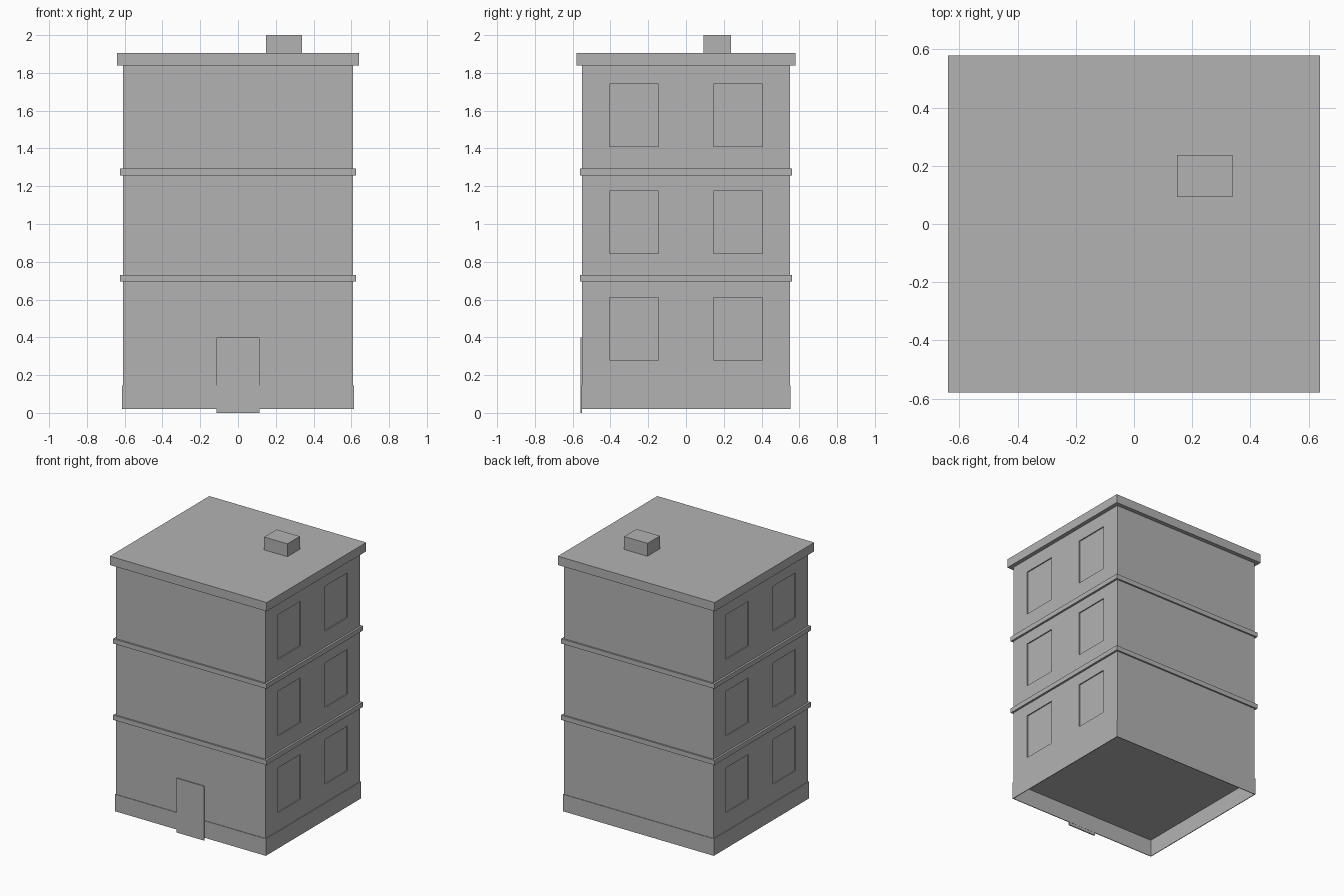
import bpy, bmesh
from mathutils import Matrix, Vector

if "Cube" in bpy.data.objects:
    bpy.data.objects.remove(bpy.data.objects["Cube"])

grey = bpy.data.materials.new("plain grey")
grey.diffuse_color = (0.45, 0.45, 0.45, 1)
grey.use_nodes = True
grey.node_tree.nodes["Principled BSDF"].inputs["Base Color"].default_value = grey.diffuse_color


def add_box(bm, x0, x1, y0, y1, z0, z1):
    centre = Vector((x0 + x1, y0 + y1, z0 + z1)) / 2
    size = Matrix.Diagonal((x1 - x0, y1 - y0, z1 - z0, 1))
    bmesh.ops.create_cube(bm, size=1, matrix=Matrix.Translation(centre) @ size)


def make(name, bm):
    mesh = bpy.data.meshes.new(name)
    bm.to_mesh(mesh)
    bm.free()
    mesh.materials.append(grey)
    obj = bpy.data.objects.new(name, mesh)
    bpy.context.collection.objects.link(obj)
    return obj


def box(name, *bounds):
    bm = bmesh.new()
    add_box(bm, *bounds)
    return make(name, bm)


def ring(name, ox, oy, ix, iy, z0, z1):
    """Rectangular band, open in the middle."""
    bm = bmesh.new()
    loops = []
    for x, y, z in ((ox, oy, z0), (ox, oy, z1), (ix, iy, z1), (ix, iy, z0)):
        loops.append([bm.verts.new((sx * x, sy * y, z))
                      for sx, sy in ((-1, -1), (1, -1), (1, 1), (-1, 1))])
    for k in range(4):
        a, b = loops[k], loops[(k + 1) % 4]
        for i in range(4):
            j = (i + 1) % 4
            bm.faces.new((a[i], a[j], b[j], b[i]))
    bmesh.ops.recalc_face_normals(bm, faces=bm.faces)
    return make(name, bm)


WX, WY = 0.61, 0.55      # half size of the walls
RECESS = 0.008

# Walls with shallow window recesses, two per storey on each side
walls = box("walls", -WX, WX, -WY, WY, 0.145, 1.84)
bm = bmesh.new()
for side in (-1, 1):
    for storey in range(3):
        z = 0.28 + 0.565 * storey
        for y in (-0.275, 0.275):
            xs = sorted((side * (WX - RECESS), side * (WX + 0.05)))
            add_box(bm, *xs, y - 0.13, y + 0.13, z, z + 0.33)
cutter = make("window_cutter", bm)
cutter.hide_render = True
cut = walls.modifiers.new("windows", "BOOLEAN")
cut.operation = "DIFFERENCE"
cut.solver = "EXACT"
cut.object = cutter
bpy.context.view_layer.objects.active = walls
bpy.ops.object.modifier_apply(modifier=cut.name)
bpy.data.objects.remove(cutter)

# Open plinth skirt and the two floor bands
ring("plinth", 0.615, 0.554, 0.61, 0.549, 0.02, 0.145)
ring("lower_band", 0.625, 0.562, 0.609, 0.549, 0.695, 0.73)
ring("upper_band", 0.625, 0.562, 0.609, 0.549, 1.258, 1.293)

# Thin front door reaching the ground
box("door", -0.113, 0.113, -0.558, -0.55, 0.0, 0.40)

# Flat roof and rooftop box
box("roof", -0.64, 0.64, -0.58, 0.58, 1.84, 1.905)
box("roof_box", 0.148, 0.338, 0.093, 0.238, 1.905, 2.0)
